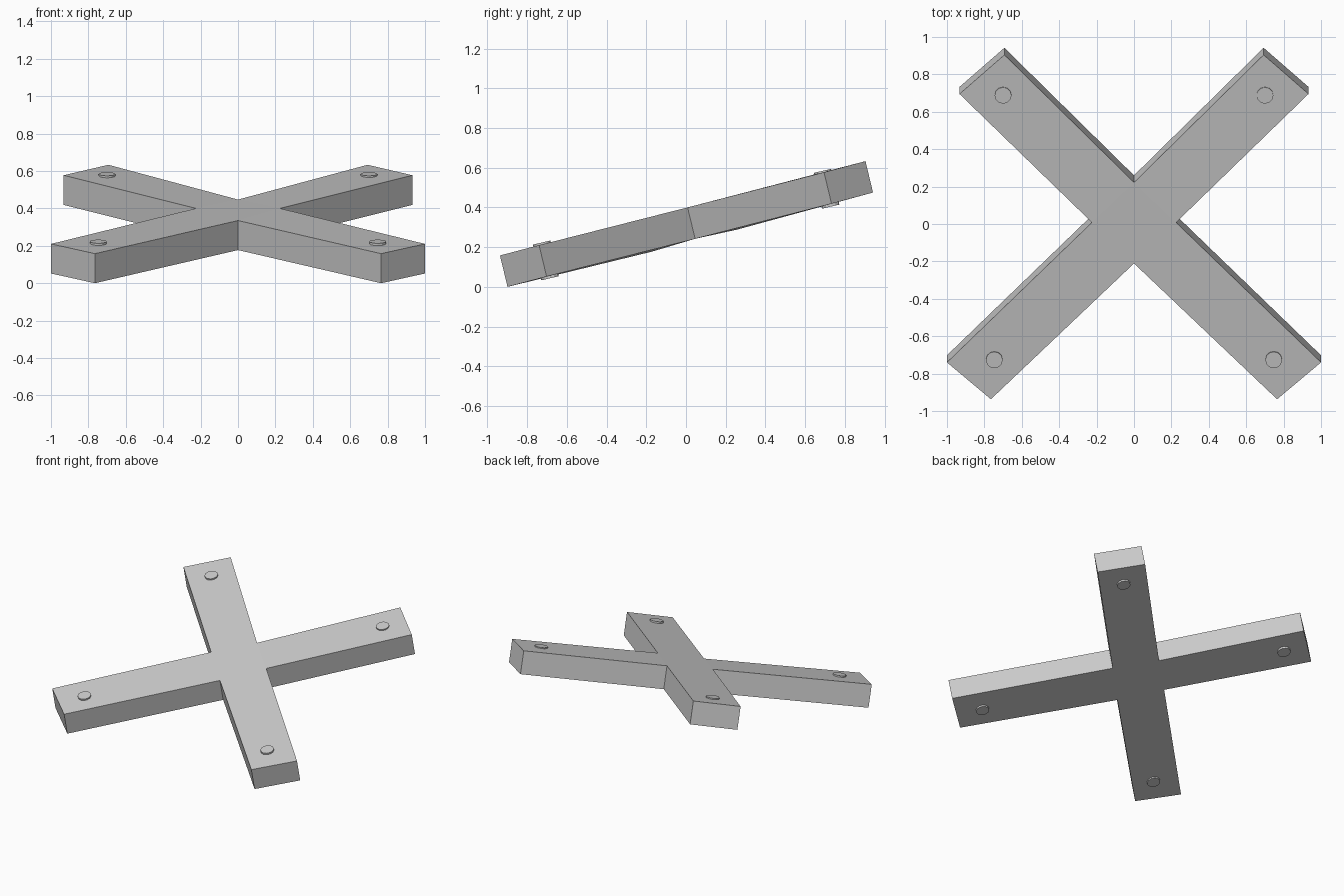
import bpy, bmesh
from mathutils import Vector

if "Cube" in bpy.data.objects:
    bpy.data.objects.remove(bpy.data.objects["Cube"])

DROP = Vector((0, 0.038, -0.158))   # top face to bottom face, square to the tilt

# Tilted cross: right half of the top outline, front to back
half = [(0, -0.211, 0.335), (0.765, -0.937, 0.158), (1.0, -0.74, 0.21),
        (0.225, 0.008, 0.40),
        (0.933, 0.695, 0.577), (0.693, 0.904, 0.633), (0, 0.222, 0.447)]
outline = half + [(-x, y, z) for x, y, z in half[-2:0:-1]]
n = len(outline)

bm = bmesh.new()
top = [bm.verts.new(p) for p in outline]
low = [bm.verts.new(Vector(p) + DROP) for p in outline]
# Hub and four arms, top and bottom
for ids in [(0, 3, 6, 9)] + [tuple((s + k) % n for k in range(4)) for s in (0, 3, 6, 9)]:
    bm.faces.new([top[i] for i in ids])
    bm.faces.new([low[i] for i in reversed(ids)])
# Side walls
for i in range(n):
    j = (i + 1) % n
    bm.faces.new((top[j], top[i], low[i], low[j]))
bmesh.ops.recalc_face_normals(bm, faces=bm.faces)
mesh = bpy.data.meshes.new("cross_frame")
bm.to_mesh(mesh)
bm.free()
bpy.context.collection.objects.link(bpy.data.objects.new("cross_frame", mesh))


# Pin through each arm end, standing slightly proud on both faces
def pin(name, x, y, z):
    head = Vector((x, y, z))
    axis = Vector((0, 0.042, -0.180))
    bpy.ops.mesh.primitive_cylinder_add(
        vertices=12, radius=0.045, depth=axis.length, location=head + axis / 2,
        rotation=(-axis).to_track_quat('Z', 'Y').to_euler())
    bpy.context.object.name = name


for side, s in (("left", -1), ("right", 1)):
    pin("front_pin_" + side, s * 0.747, -0.727, 0.223)
    pin("back_pin_" + side, s * 0.70, 0.687, 0.584)
